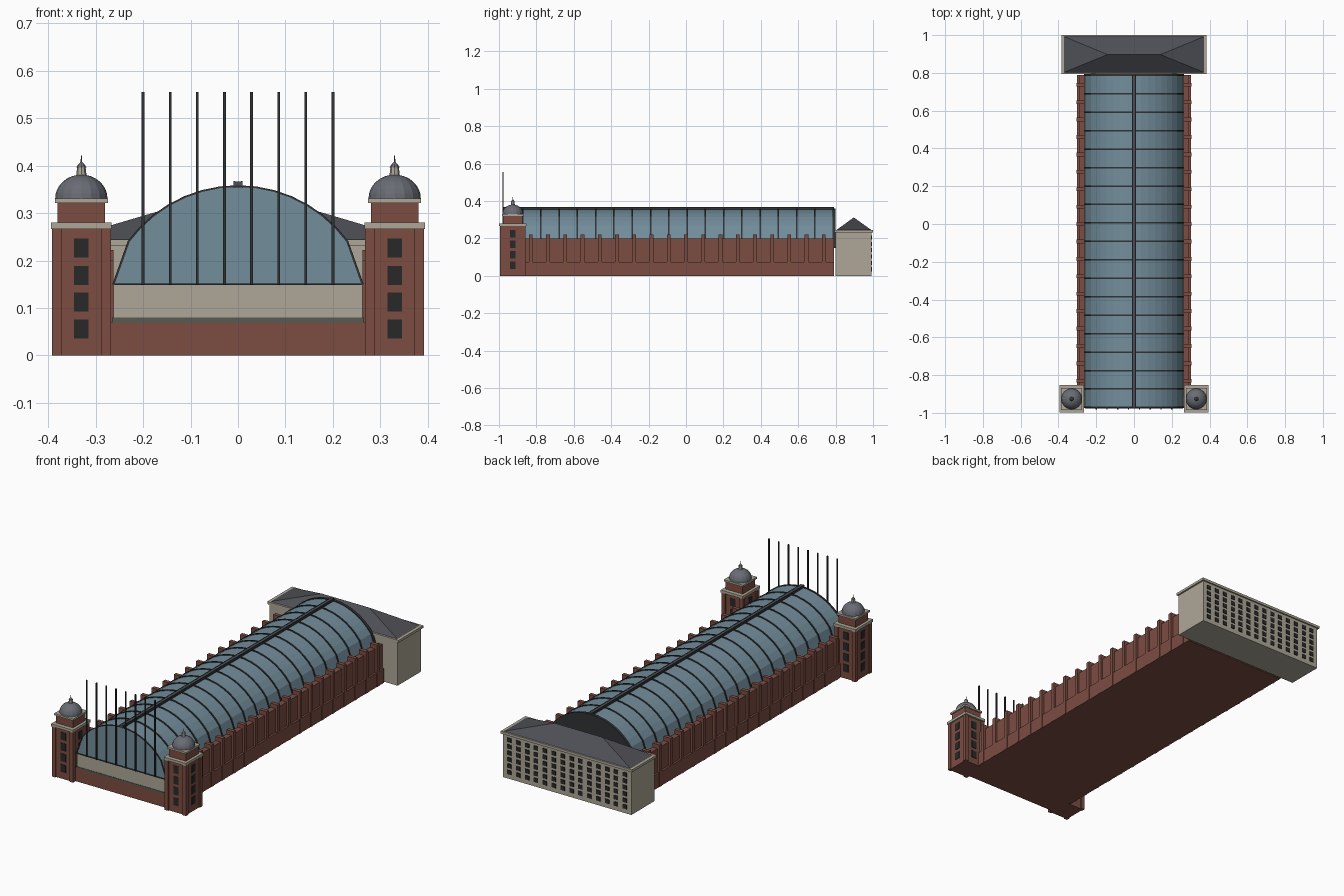
import bpy, bmesh, math

if "Cube" in bpy.data.objects:
    bpy.data.objects.remove(bpy.data.objects["Cube"])

COL = {
    "brick": (0.20, 0.075, 0.055, 1), "stone": (0.42, 0.39, 0.31, 1),
    "glass": (0.17, 0.27, 0.33, 1), "iron": (0.03, 0.032, 0.034, 1),
    "slate": (0.075, 0.077, 0.09, 1), "dome": (0.14, 0.15, 0.175, 1),
    "window": (0.022, 0.022, 0.022, 1), "ledge": (0.10, 0.10, 0.085, 1),
}
MAT = {}
for k, c in COL.items():
    MAT[k] = bpy.data.materials.new(k)
    MAT[k].diffuse_color = c


def finish(name, bm, mat):
    bmesh.ops.recalc_face_normals(bm, faces=bm.faces)
    me = bpy.data.meshes.new(name)
    bm.to_mesh(me)
    bm.free()
    me.materials.append(MAT[mat])
    ob = bpy.data.objects.new(name, me)
    bpy.context.collection.objects.link(ob)
    return ob


def boxes(name, mat, items):
    """items: (x0, x1, y0, y1, z0, z1), all joined in one object"""
    bm = bmesh.new()
    for x0, x1, y0, y1, z0, z1 in items:
        vs = bmesh.ops.create_cube(bm, size=1)["verts"]
        for v in vs:
            v.co = ((x0 + x1) / 2 + v.co.x * (x1 - x0),
                    (y0 + y1) / 2 + v.co.y * (y1 - y0),
                    (z0 + z1) / 2 + v.co.z * (z1 - z0))
    return finish(name, bm, mat)


def prisms(name, mat, profile, spans):
    """extrude an x/z profile along y for every (y0, y1)"""
    bm = bmesh.new()
    for y0, y1 in spans:
        a = [bm.verts.new((x, y0, z)) for x, z in profile]
        b = [bm.verts.new((x, y1, z)) for x, z in profile]
        n = len(a)
        bm.faces.new(a)
        bm.faces.new(b[::-1])
        for i in range(n):
            bm.faces.new((a[i], b[i], b[(i + 1) % n], a[(i + 1) % n]))
    return finish(name, bm, mat)


def lathe(name, mat, cx, cy, profile, seg=16):
    """revolve an r/z profile around a vertical axis"""
    bm = bmesh.new()
    rings = [[bm.verts.new((cx + r * math.cos(2 * math.pi * i / seg),
                            cy + r * math.sin(2 * math.pi * i / seg), z))
              for i in range(seg)] for r, z in profile]
    for lo, hi in zip(rings, rings[1:]):
        for i in range(seg):
            j = (i + 1) % seg
            bm.faces.new((lo[i], lo[j], hi[j], hi[i]))
    bm.faces.new(rings[0][::-1])
    bm.faces.new(rings[-1])
    return finish(name, bm, mat)


# Vault profile: raking lower side, then a circular arc
R, ZC = 0.2835, 0.0715
A = math.asin(0.228 / R)
N = 14
arch = [(-0.26, 0.15)]
arch += [(R * math.sin(-A + 2 * A * i / N), ZC + R * math.cos(-A + 2 * A * i / N))
         for i in range(N + 1)]
arch += [(0.26, 0.15)]


def grow(s):
    return [(x * s, 0.15 + (z - 0.15) * s) for x, z in arch]


Y0, Y1 = -0.975, 0.79

# Hall base, front bands and side walls
boxes("hall_base", "brick", [(-0.292, 0.292, Y0 + 0.002, Y1, 0, 0.07)])
boxes("front_ledge", "ledge", [(-0.265, 0.265, Y0, Y1, 0.07, 0.08)])
boxes("front_stone_band", "stone", [(-0.262, 0.262, Y0 + 0.002, Y1, 0.08, 0.15)])
boxes("side_walls", "brick", [(min(s * .262, s * .292), max(s * .262, s * .292),
                               Y0 + 0.06, Y1, 0.07, 0.2) for s in (-1, 1)])
boxes("side_plinths", "brick", [(min(s * .29, s * .302), max(s * .29, s * .302),
                                 -0.86, Y1, 0, 0.075) for s in (-1, 1)])
piers = []
for s in (-1, 1):
    for i in range(18):
        y = -0.83 + 1.567 * i / 17
        piers.append((min(s * .262, s * .304), max(s * .262, s * .304),
                      y - 0.01, y + 0.01, 0, 0.222))
boxes("side_buttresses", "brick", piers)

# Glazed vault with iron ribs, end screen and ridge
prisms("glass_vault", "glass", arch, [(Y0 + 0.003, Y1)])
ring = grow(1.018) + arch[::-1]
ys = [-0.971 + (0.787 + 0.971) * i / 18 for i in range(19)]
prisms("vault_ribs", "iron", ring, [(y - 0.004, y + 0.004) for y in ys])
prisms("rear_screen", "iron", grow(1.018), [(Y1, Y1 + 0.008)])
boxes("ridge_vent", "slate", [(-0.008, 0.008, Y0, Y1, 0.353, 0.367)])
boxes("ridge_rails", "iron", [(s * 0.008 - 0.002, s * 0.008 + 0.002, Y0, Y1, 0.353, 0.368)
                              for s in (-1, 1)])

# Tall posts in front of the glass gable
boxes("front_masts", "iron", [(-0.2 + 0.4 * i / 7 - 0.003, -0.2 + 0.4 * i / 7 + 0.003,
                               -0.982, -0.975, 0.15, 0.555) for i in range(8)])
boxes("gable_sill", "iron", [(-0.26, 0.26, Y0 - 0.002, Y0 + 0.004, 0.148, 0.152)])

# Corner towers
CY = -0.926
for side, s in (("left", -1), ("right", 1)):
    cx = s * 0.33

    def sq(hx, hy, z0, z1):
        return (cx - hx, cx + hx, CY - hy, CY + hy, z0, z1)

    shaft = [sq(0.057, 0.062, 0, 0.266)]
    for a in (-1, 1):
        for b in (-1, 1):
            px, py = cx + a * 0.052, CY + b * 0.059
            shaft.append((px - 0.01, px + 0.01, py - 0.01, py + 0.01, 0, 0.266))
    boxes(side + "_tower_shaft", "brick", shaft)
    boxes(side + "_tower_cornice", "stone", [sq(0.064, 0.073, 0.266, 0.28)])
    boxes(side + "_tower_upper", "brick", [sq(0.05, 0.052, 0.28, 0.321)])
    boxes(side + "_tower_dome_base", "stone", [sq(0.056, 0.058, 0.321, 0.331)])
    wins = []
    for z in (0.056, 0.113, 0.169, 0.226):
        wins.append((cx - .015, cx + .015, CY - .064, CY + .064, z - .02, z + .02))
        wins.append((cx - .059, cx + .059, CY - .015, CY + .015, z - .02, z + .02))
    boxes(side + "_tower_windows", "window", wins)
    dome = [(0.055 * math.cos(t), 0.331 + 0.05 * math.sin(t))
            for t in [math.radians(80) * i / 7 for i in range(8)]]
    lathe(side + "_tower_dome", "dome", cx, CY, dome)
    lathe(side + "_tower_lantern", "stone", cx, CY, [(0.011, 0.378), (0.009, 0.396)], 8)
    lathe(side + "_tower_finial", "dome", cx, CY,
          [(0.011, 0.396), (0.007, 0.402), (0.0015, 0.408), (0.001, 0.421)], 8)

# Rear block with cornice, hipped roof and window grid
boxes("rear_block", "stone", [(-0.375, 0.375, 0.798, 0.992, 0, 0.231)])
boxes("rear_cornice", "stone", [(-0.384, 0.384, 0.793, 1.0, 0.231, 0.244)])
bm = bmesh.new()
eave = [bm.verts.new(p) for p in ((-.37, .803, .244), (.37, .803, .244),
                                  (.37, .992, .244), (-.37, .992, .244))]
r0, r1 = bm.verts.new((-0.14, 0.897, 0.312)), bm.verts.new((0.14, 0.897, 0.312))
a, b, c, d = eave
for f in ((a, b, r1, r0), (b, c, r1), (c, d, r0, r1), (d, a, r0), (d, c, b, a)):
    bm.faces.new(f)
finish("rear_hip_roof", bm, "slate")
wins = []
for i in range(14):
    for j in range(6):
        x, z = -0.338 + 0.052 * i, 0.035 + 0.034 * j
        wins.append((x - .012, x + .012, 0.988, 0.995, z - .011, z + .011))
boxes("rear_windows", "window", wins)

for m in bpy.data.materials:
    if m.users and not m.is_grease_pencil:
        m.use_nodes = True
        m.node_tree.nodes["Principled BSDF"].inputs["Base Color"].default_value = m.diffuse_color
